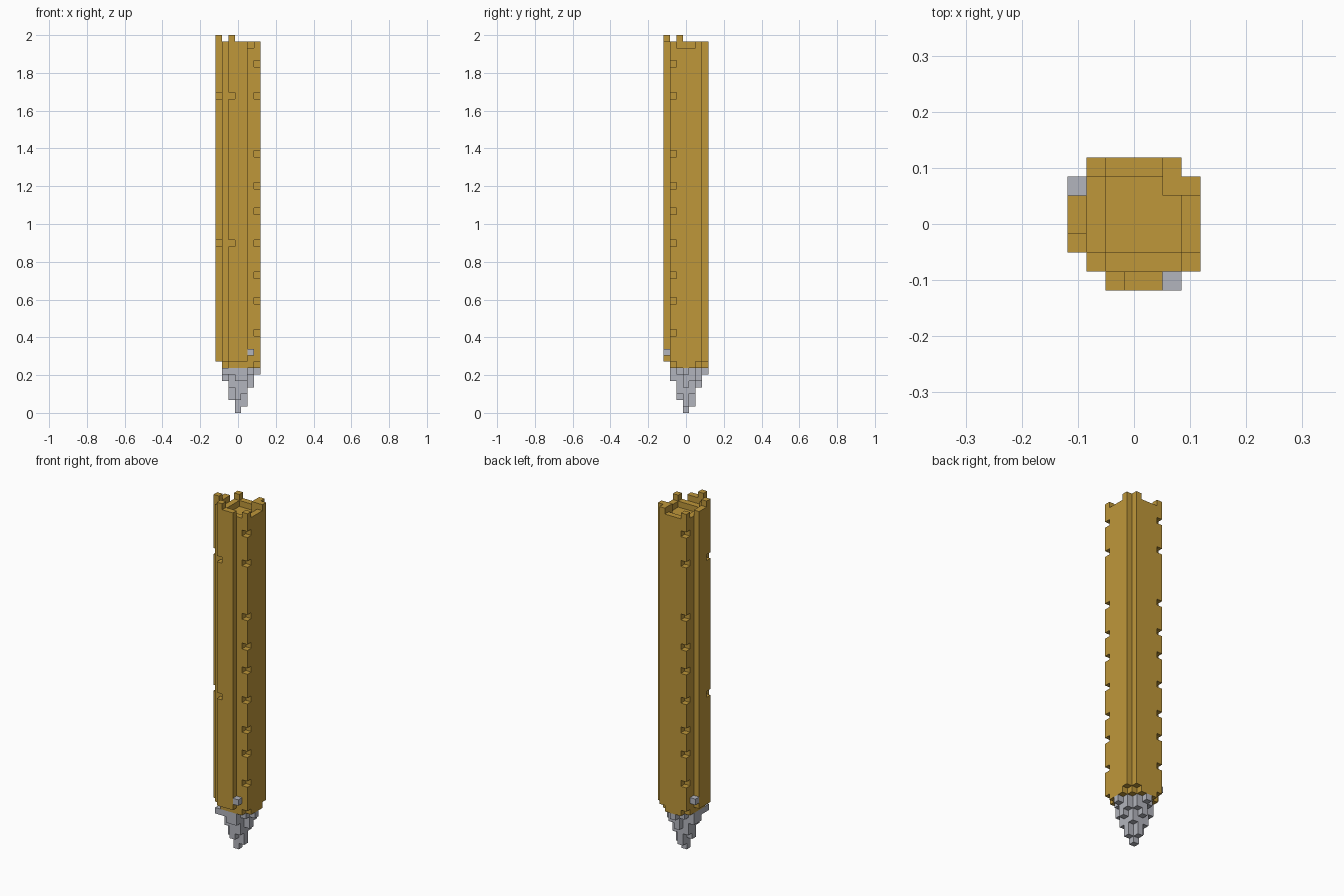
import bpy, bmesh
from mathutils import Vector

if "Cube" in bpy.data.objects:
    bpy.data.objects.remove(bpy.data.objects["Cube"], do_unlink=True)

U = 2 / 59  # one cube


def material(name, rgb):
    m = bpy.data.materials.new(name)
    m.use_nodes = True
    m.diffuse_color = (*rgb, 1)
    m.node_tree.nodes["Principled BSDF"].inputs["Base Color"].default_value = (*rgb, 1)
    return m


def box(x, y, z):
    """Cells of an inclusive block, together with its copy across the x = y diagonal."""
    block = {(i, j, k) for i in range(x[0], x[1] + 1)
             for j in range(y[0], y[1] + 1) for k in range(z[0], z[1] + 1)}
    return block | {(j, i, k) for i, j, k in block}


def build(name, cells, mat):
    """Skin of a set of cubes, with flat areas merged."""
    bm = bmesh.new()
    verts = {}
    for c in cells:
        for axis in range(3):
            for side in (0, 1):
                step = list(c)
                step[axis] += 2 * side - 1
                if tuple(step) in cells:
                    continue
                ring = []
                for a, b in ((0, 0), (1, 0), (1, 1), (0, 1)):
                    p = list(c)
                    p[axis] += side
                    p[(axis + 1) % 3] += a
                    p[(axis + 2) % 3] += b
                    p = tuple(p)
                    if p not in verts:
                        verts[p] = bm.verts.new(Vector((p[0] - 3.5, p[1] - 3.5, p[2])) * U)
                    ring.append(verts[p])
                bm.faces.new(ring if side else ring[::-1])
    bmesh.ops.dissolve_limit(bm, angle_limit=0.01, verts=bm.verts[:], edges=bm.edges[:])
    mesh = bpy.data.meshes.new(name)
    bm.to_mesh(mesh)
    bm.free()
    mesh.materials.append(mat)
    bpy.context.collection.objects.link(bpy.data.objects.new(name, mesh))


gold = material("gold", (0.52, 0.31, 0.042))
steel = material("steel grey", (0.45, 0.46, 0.51))

# Shaft: core, thin ribs on two sides, wide flanges on the other two
shaft = box((1, 5), (1, 5), (8, 57))
shaft |= box((2, 4), (0, 0), (8, 57))
shaft |= box((6, 6), (1, 5), (8, 57))
# Lower collar
shaft |= box((2, 5), (1, 5), (7, 7)) | box((6, 6), (2, 4), (7, 7))
# Notches along the flange edges and ribs
for z in (12, 17, 21, 26, 31, 35, 40, 49, 54):
    shaft -= box((6, 6), (1, 1), (z, z))
for z in (26, 49):
    shaft -= box((2, 2), (0, 0), (z, z))
# Crown: low rim, shallow well, corner blocks and two raised studs
shaft -= box((2, 5), (1, 4), (57, 57)) | box((6, 6), (2, 4), (57, 57))
shaft -= box((2, 5), (2, 4), (56, 56))
shaft |= box((2, 2), (0, 0), (58, 58))
build("shaft", shaft, gold)

# Stepped pointed tip, from the point up
tip = box((3, 3), (3, 3), (0, 6))
tip |= box((4, 4), (3, 3), (1, 6))
tip |= box((2, 2), (3, 3), (2, 6))
tip |= box((4, 4), (2, 4), (3, 6))
tip |= box((2, 4), (2, 4), (4, 6)) | box((5, 5), (3, 3), (4, 6))
tip |= box((3, 4), (1, 1), (5, 6)) | box((5, 5), (4, 4), (5, 6))
tip |= box((1, 4), (1, 2), (6, 6)) | box((5, 5), (2, 4), (6, 6))
tip |= box((6, 6), (3, 3), (6, 6))
build("tip", tip, steel)

# Small side pegs
build("side_pegs", box((5, 5), (0, 0), (9, 9)), steel)
